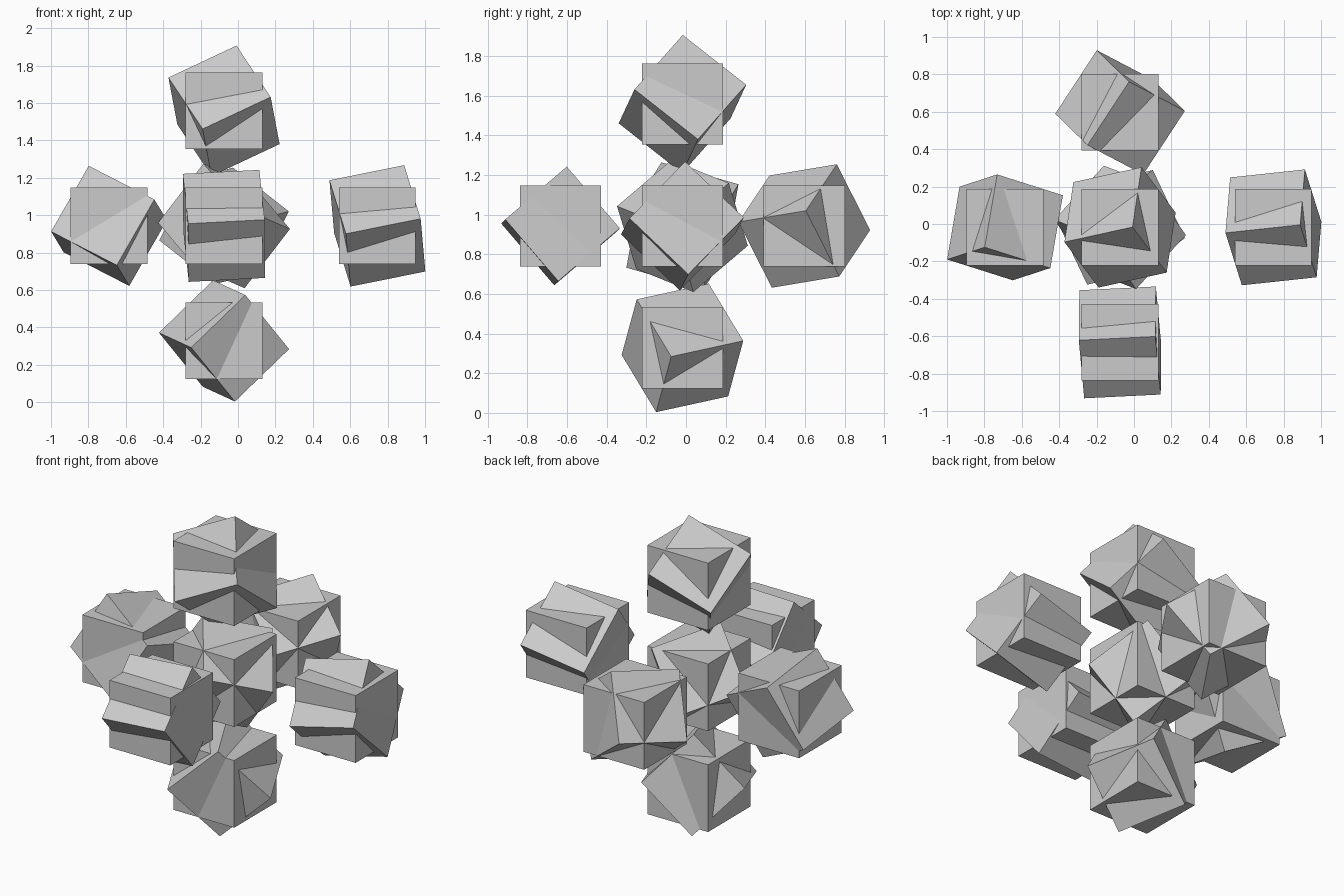
import bpy
from mathutils import Vector, Matrix

if "Cube" in bpy.data.objects:
    bpy.data.objects.remove(bpy.data.objects["Cube"])

S = 0.41      # cube edge length
GAP = 0.615   # spacing between cubes
CENTRE = Vector((-0.0747, -0.018, 0.943))


def cube(name, loc, rot=None):
    bpy.ops.mesh.primitive_cube_add(size=S, location=loc)
    ob = bpy.context.object
    ob.name = name
    if rot:
        ob.rotation_euler = rot.to_euler()
    return ob


def tilt(a, b):
    """Rotation from two approximate cube edge directions."""
    a = Vector(a).normalized()
    b = Vector(b)
    b = (b - a * a.dot(b)).normalized()
    return Matrix((a, b, a.cross(b))).transposed()


# name, offset from the middle, two edge directions of the tilted cube
clusters = [
    ("middle", (0, 0, 0), (.263, .285, -.115), (.191, -.275, -.23)),
    ("top", (0, 0, GAP), (.364, .08, .171), (.176, -.245, -.278)),
    ("bottom", (0, 0, -GAP), (.289, .076, .28), (.168, -.36, -.081)),
    ("front", (0, -GAP, 0), (.408, .02, .021), (-.029, .311, .267)),
    ("back", (0, GAP, 0), (.22, .336, .056), (-.175, .162, -.331)),
    ("left", (-GAP, 0, 0), (.203, .066, .355), (.35, -.11, -.176)),
    ("right", (2 * S, 0, 0), (.396, .0425, .08), (.08, -.2785, -.285)),
]

# each cluster is a straight cube crossed with a tilted one
for name, off, a, b in clusters:
    loc = CENTRE + Vector(off)
    cube(name + "_straight_cube", loc)
    cube(name + "_tilted_cube", loc, tilt(a, b))
